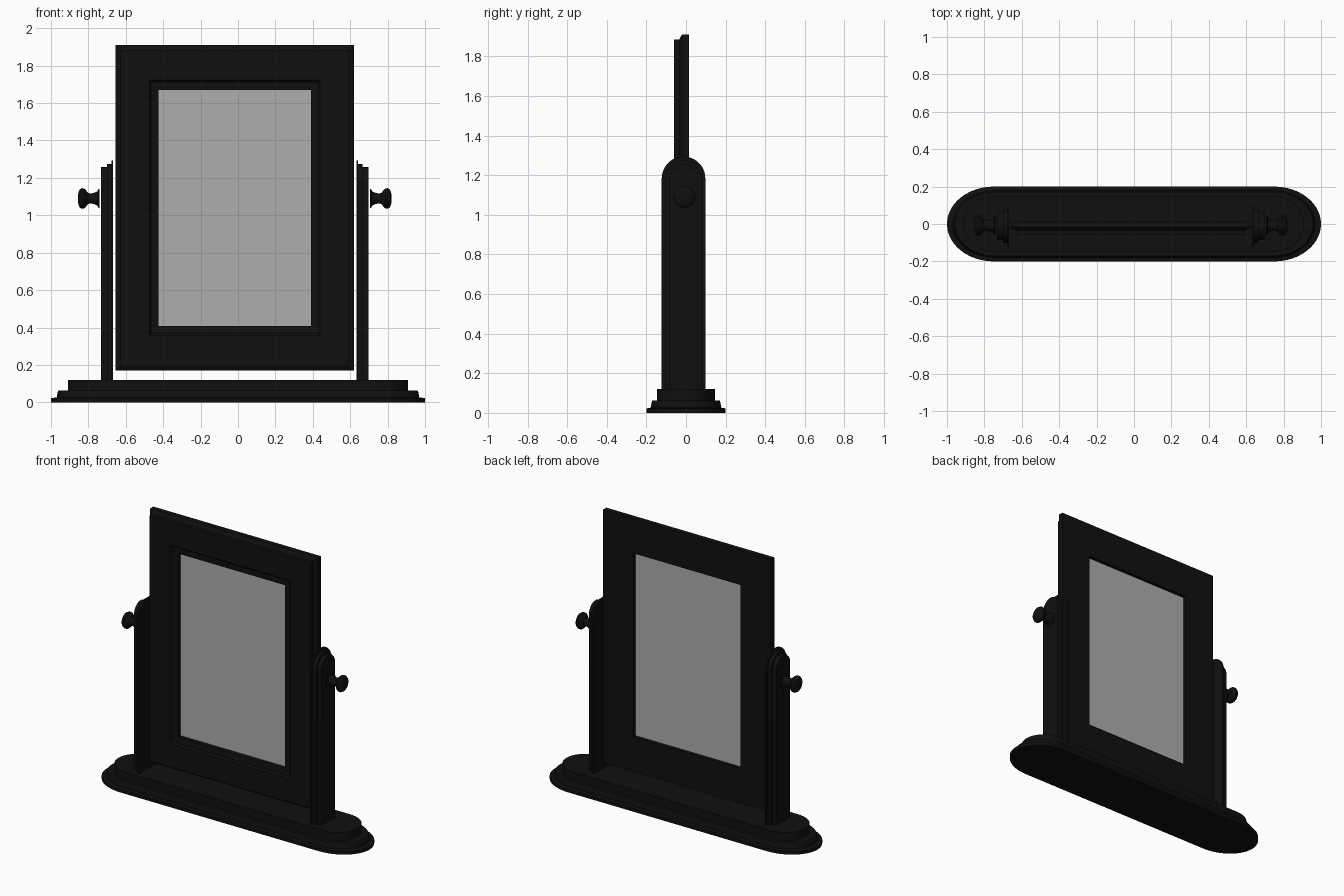
import bpy, bmesh
from math import sin, cos, pi

if "Cube" in bpy.data.objects:
    bpy.data.objects.remove(bpy.data.objects["Cube"], do_unlink=True)


def make_material(name, value):
    mat = bpy.data.materials.new(name)
    mat.use_nodes = True
    colour = (value, value, value, 1)
    mat.diffuse_color = colour
    mat.node_tree.nodes["Principled BSDF"].inputs["Base Color"].default_value = colour
    return mat


BLACK = make_material("black_wood", 0.005)
GLASS = make_material("mirror_grey", 0.42)


def loft(name, rings, mat, cyclic=False, smooth=True):
    """Skin closed rings of points; cap the ends or join last to first."""
    bm = bmesh.new()
    loops = [[bm.verts.new(p) for p in ring] for ring in rings]
    pairs = list(zip(loops, loops[1:]))
    if cyclic:
        pairs.append((loops[-1], loops[0]))
    else:
        bm.faces.new(loops[0])
        bm.faces.new(loops[-1])
    for a, b in pairs:
        n = len(a)
        for i in range(n):
            j = (i + 1) % n
            bm.faces.new((a[i], a[j], b[j], b[i]))
    bmesh.ops.recalc_face_normals(bm, faces=bm.faces)
    mesh = bpy.data.meshes.new(name)
    bm.to_mesh(mesh)
    bm.free()
    mesh.materials.append(mat)
    obj = bpy.data.objects.new(name, mesh)
    bpy.context.collection.objects.link(obj)
    if smooth:
        bpy.ops.object.select_all(action="DESELECT")
        obj.select_set(True)
        bpy.context.view_layer.objects.active = obj
        bpy.ops.object.shade_smooth_by_angle(angle=pi / 6)
    return obj


# Stepped base with rounded ends
def oval(z, half_x, half_y, straight=0.75, steps=24):
    ring = []
    for side in (1, -1):
        for i in range(steps + 1):
            a = -pi / 2 + pi * i / steps
            ring.append((side * (straight + (half_x - straight) * cos(a)),
                         side * half_y * sin(a), z))
    return ring


base_steps = [(0, 1, 0.2), (0.022, 1, 0.2), (0.027, 0.968, 0.178),
              (0.055, 0.965, 0.173), (0.063, 0.958, 0.17),
              (0.063, 0.91, 0.147), (0.12, 0.91, 0.147)]
loft("base", [oval(*s) for s in base_steps], BLACK)

# Frame: a moulding section (inset, depth) swept around a rectangle
MID_X = -0.0175
MID_Z, HALF_W, HALF_H = 1.04, 0.637, 0.87


def rectangle(inset, y):
    w, h = HALF_W - inset, HALF_H - inset * 1.04
    return [(MID_X + sx * w, y, MID_Z + sz * h)
            for sx, sz in ((-1, -1), (1, -1), (1, 1), (-1, 1))]


moulding = [(0, 0.015), (0, -0.02), (0.025, -0.035), (0.025, -0.06),
            (0.18, -0.06), (0.19, -0.048), (0.23, -0.044), (0.23, 0.015)]
loft("frame", [rectangle(*p) for p in moulding], BLACK, cyclic=True, smooth=False)

# Mirror glass, seen from both sides
loft("mirror_glass", [rectangle(0.222, -0.017), rectangle(0.222, -0.008)],
     GLASS, smooth=False)


# Posts of three stacked arched boards, each with a turned knob
def arch(x, radius, steps=24):
    y0, z0 = -0.0125, 1.184
    ring = [(x, y0 - radius, 0.1), (x, y0 + radius, 0.1)]
    for i in range(steps + 1):
        a = pi * i / steps
        ring.append((x, y0 + radius * cos(a), z0 + radius * sin(a)))
    return ring


def circle(x, radius, steps=32):
    return [(x, -0.0075 + radius * cos(2 * pi * i / steps),
             1.09 + radius * sin(2 * pi * i / steps)) for i in range(steps)]


boards = [("inner", 0.651, 0.66, 0.11), ("middle", 0.66, 0.684, 0.09),
          ("outer", 0.684, 0.714, 0.073)]
knob = [(0.724, 0.05), (0.729, 0.05), (0.735, 0.038), (0.75, 0.031),
        (0.77, 0.026), (0.785, 0.03), (0.796, 0.045), (0.806, 0.054),
        (0.818, 0.055), (0.828, 0.049), (0.835, 0.036), (0.839, 0.015)]
for side, word in ((1, "left"), (-1, "right")):
    for board, x1, x2, radius in boards:
        loft(f"{word}_post_{board}_board",
             [arch(MID_X + side * x, radius) for x in (x1, x2)], BLACK)
    loft(f"{word}_knob", [circle(MID_X + side * x, r) for x, r in knob], BLACK)
